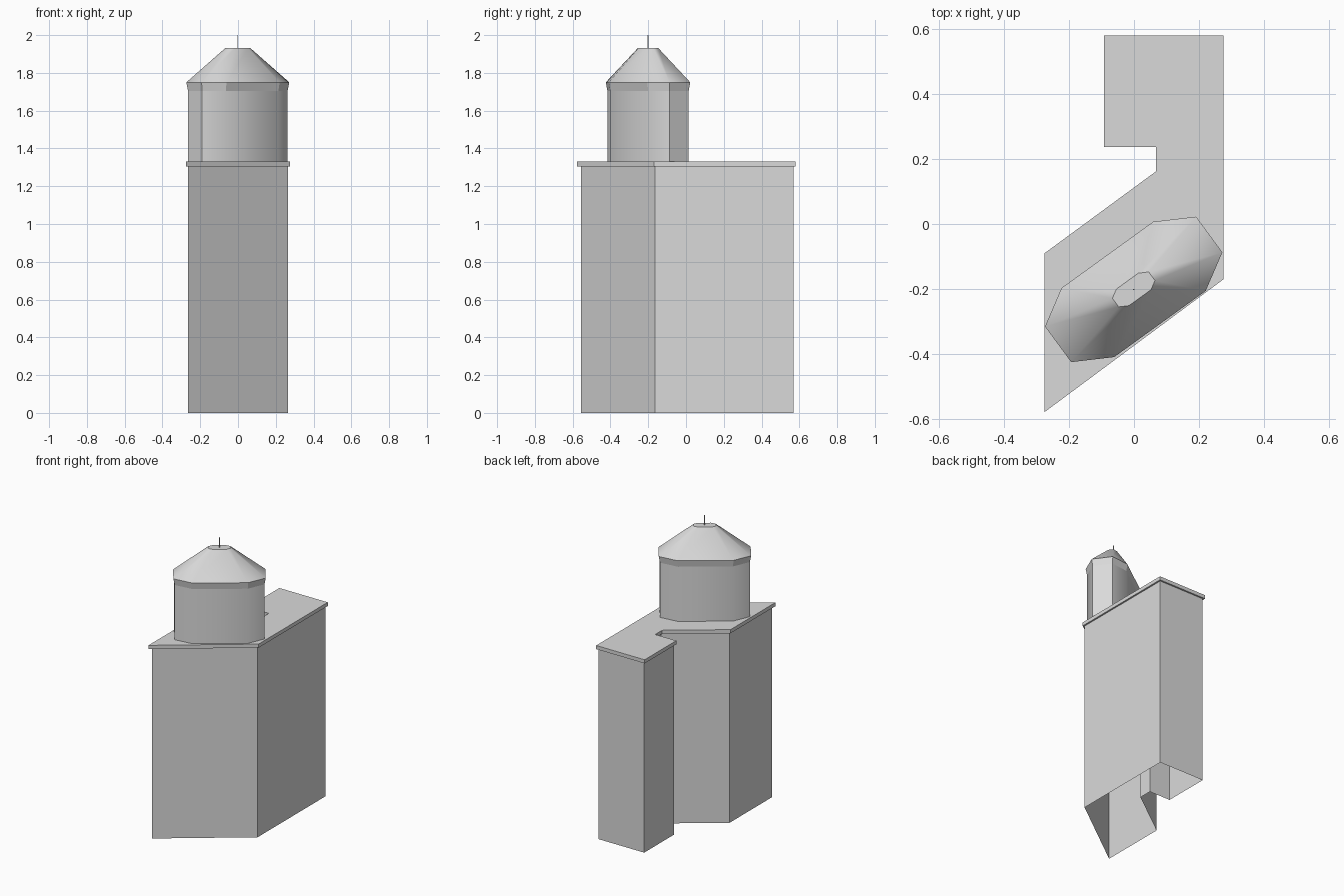
import bpy
import bmesh
from math import radians
from mathutils import Vector

if "Cube" in bpy.data.objects:
    bpy.data.objects.remove(bpy.data.objects["Cube"], do_unlink=True)

grey = bpy.data.materials.new("light_grey")
grey.use_nodes = True
grey.diffuse_color = (0.7, 0.7, 0.7, 1)
grey.node_tree.nodes["Principled BSDF"].inputs["Base Color"].default_value = grey.diffuse_color


def inset(outline, distance):
    """Move every side of a counter-clockwise outline inwards."""
    result = []
    for i, p in enumerate(outline):
        a = (p - outline[i - 1]).normalized()
        b = (outline[(i + 1) % len(outline)] - p).normalized()
        n, m = Vector((-a.y, a.x)), Vector((-b.y, b.x))
        result.append(p + (n + m) * distance / (1 + n.dot(m)))
    return result


def loft(name, rings, bottom=False, top=False, smooth=None):
    """Join (outline, height) rings into a solid or an open shell."""
    bm = bmesh.new()
    loops = [[bm.verts.new((p.x, p.y, z)) for p in outline] for outline, z in rings]
    for low, high in zip(loops, loops[1:]):
        for i in range(len(low)):
            j = (i + 1) % len(low)
            bm.faces.new((low[i], low[j], high[j], high[i]))
    if bottom:
        bm.faces.new(loops[0][::-1])
    if top:
        bm.faces.new(loops[-1])
    mesh = bpy.data.meshes.new(name)
    bm.to_mesh(mesh)
    bm.free()
    mesh.materials.append(grey)
    obj = bpy.data.objects.new(name, mesh)
    bpy.context.collection.objects.link(obj)
    if smooth:
        bpy.ops.object.select_all(action='DESELECT')
        obj.select_set(True)
        bpy.context.view_layer.objects.active = obj
        bpy.ops.object.shade_smooth_by_angle(angle=radians(smooth))
    return obj


# Main block with a slanted front wing and a notched rear wing
slab = [Vector(p) for p in (
    (-0.275, -0.578), (0.275, -0.17), (0.275, 0.58), (-0.092, 0.58),
    (-0.092, 0.237), (0.068, 0.237), (0.068, 0.162), (-0.275, -0.09))]
walls = inset(slab, 0.011)
loft("building_walls", [(walls, 0), (walls, 1.305)])
loft("roof_slab", [(slab, 1.305), (slab, 1.33)], bottom=True, top=True)

# Stretched eight-sided tower, symmetric about its own centre
centre = Vector((-0.001, -0.201))
half = [Vector(p) for p in ((0.2215, -0.0045), (0.2725, 0.114), (0.192, 0.2235), (0.06, 0.208))]
shape = half + [-p for p in half]
eave = [centre + p for p in shape]
drum = inset(eave, 0.008)
peak = [centre + p * 0.24 for p in shape]
loft("tower_drum", [(drum, 1.33), (drum, 1.705)], smooth=45)
loft("tower_cornice", [(drum, 1.705), (eave, 1.75)])

# Tapered roof with a small flat cap
loft("tower_roof", [(eave, 1.75), (peak, 1.932)], smooth=60)
loft("roof_cap", [(inset(peak, 0.001), 1.931), (peak, 1.932)], top=True)

# Thin mast
mast = [centre + Vector(p) * 0.002 for p in ((-1, -1), (1, -1), (1, 1), (-1, 1))]
loft("mast", [(mast, 1.93), (mast, 2.0)], top=True)
